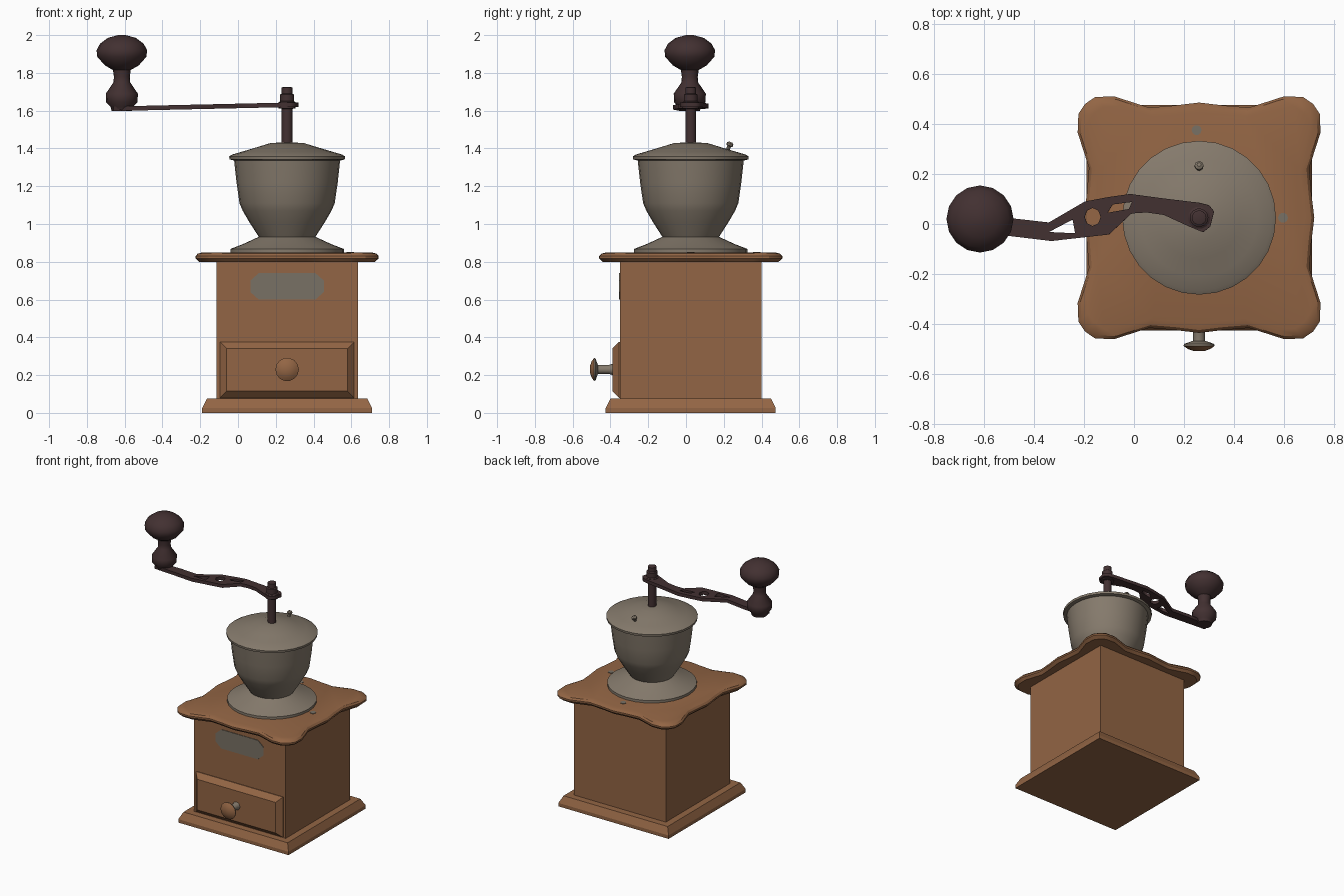
import bpy, bmesh, math
from mathutils import Matrix, Vector

cube = bpy.data.objects.get("Cube")
if cube:
    bpy.data.objects.remove(cube, do_unlink=True)

CX, CY = 0.26, 0.025  # axis of the body and hopper


def material(name, rgb):
    m = bpy.data.materials.new(name)
    m.use_nodes = True
    color = (*rgb, 1)
    m.diffuse_color = color
    m.node_tree.nodes["Principled BSDF"].inputs["Base Color"].default_value = color
    return m


wood = material("warm_wood", (0.29, 0.13, 0.058))
metal = material("grey_metal", (0.235, 0.195, 0.15))
plate = material("plate_grey", (0.19, 0.165, 0.13))
dark = material("dark_iron", (0.055, 0.03, 0.031))


def finish(name, bm, mats, place, smooth=None):
    bmesh.ops.recalc_face_normals(bm, faces=bm.faces)
    mesh = bpy.data.meshes.new(name)
    bm.to_mesh(mesh)
    bm.free()
    for m in mats:
        mesh.materials.append(m)
    obj = bpy.data.objects.new(name, mesh)
    obj.matrix_world = place
    bpy.context.collection.objects.link(obj)
    if smooth:
        bpy.ops.object.select_all(action='DESELECT')
        obj.select_set(True)
        bpy.context.view_layer.objects.active = obj
        bpy.ops.object.shade_smooth_by_angle(angle=math.radians(smooth))
    return obj


def loft(name, outline, levels, mat, place, smooth=None):
    """Stack copies of an outline; each level is (x scale, y scale, height)."""
    bm = bmesh.new()
    rings = [[bm.verts.new((x * sx, y * sy, z)) for x, y in outline]
             for sx, sy, z in levels]
    n = len(outline)
    for a, b in zip(rings, rings[1:]):
        for i in range(n):
            j = (i + 1) % n
            bm.faces.new((a[i], a[j], b[j], b[i]))
    bm.faces.new(rings[0])
    bm.faces.new(rings[-1])
    return finish(name, bm, [mat], place, smooth)


def lathe(name, profile, mat, place, sides=24, smooth=35):
    circle = [(math.cos(i * math.tau / sides), math.sin(i * math.tau / sides))
              for i in range(sides)]
    return loft(name, circle, [(r, r, z) for r, z in profile], mat, place, smooth)


def at(x, y, z, tilt=0):
    return Matrix.Translation((x, y, z)) @ Matrix.Rotation(math.radians(tilt), 4, 'X')


center = at(CX, CY, 0)
square = [(-1, -1), (1, -1), (1, 1), (-1, 1)]

# Wooden box: foot, body and wavy top board
loft("base_board", square, [(.45, .45, 0), (.45, .45, .025), (.44, .44, .045),
                            (.425, .425, .075)], wood, center)
loft("box_body", square, [(.375, .375, .075), (.375, .375, .805)], wood, center)

side = [(-.455, .455), (-.415, .482), (-.34, .485), (-.2, .44), (-.1, .448), (0, .46),
        (.1, .448), (.2, .44), (.34, .485), (.415, .482)]
wavy = []
for k in range(4):
    turn = Matrix.Rotation(-k * math.pi / 2, 2)
    wavy += [tuple(turn @ Vector(p)) for p in side]
loft("top_board", wavy, [(.96, .96, .80), (1, 1, .818), (1, 1, .83),
                         (.975, .975, .843), (.92, .92, .85)], wood, center, 30)

# Drawer with bevelled front and its pull
loft("drawer_front", square, [(.355, .148, -.01), (.355, .148, .005), (.32, .113, .04)],
     wood, at(CX, -.35, .228, 90))
lathe("drawer_knob_stem", [(.03, 0), (.024, .02), (.024, .085)], metal,
      at(CX, -.388, .23, 90), 12)
pull = lathe("drawer_knob", [(.026, 0), (.06, .012), (.062, .02), (.045, .032), (.02, .041)],
             metal, at(CX, -.467, .23, 90), 14)
pull.data.materials.append(wood)
for f in pull.data.polygons:
    if f.normal.z > .4:
        f.material_index = 1

# Front plate and top board studs
label = [(-.195, -.03), (-.15, -.07), (.15, -.07), (.195, -.03),
         (.195, .03), (.15, .07), (-.15, .07), (-.195, .03)]
loft("front_plate", label, [(1, 1, 0), (1, 1, .004)], plate, at(CX, -.35, .67, 90))
for i, (x, y) in enumerate([(.25, .375), (.595, .025)]):
    lathe(f"board_stud_{i + 1}", [(.02, 0), (.02, .004)], plate, at(x, y, .849), 10)

# Hopper, lid and lid stud
lathe("hopper", [(.3, .85), (.3, .868), (.235, .893), (.15, .932), (.2, 1.01),
                 (.235, 1.07), (.252, 1.11), (.268, 1.22), (.282, 1.35)], metal, center, 28, 45)
lathe("hopper_lid", [(.285, 1.337), (.305, 1.342), (.307, 1.358), (.29, 1.368),
                     (.235, 1.384), (.165, 1.405), (.09, 1.428), (.03, 1.432)],
      metal, center, 28, 30)
lathe("lid_stud", [(.01, 0), (.01, .035), (.018, .04), (.018, .052), (.008, .06)],
      metal, at(CX, .215, 1.378, -22), 8)

# Crank shaft with nut
lathe("crank_shaft", [(.029, 1.42), (.029, 1.61), (.045, 1.612), (.045, 1.645),
                      (.037, 1.65), (.037, 1.685), (.029, 1.69), (.029, 1.722),
                      (.02, 1.725)], dark, center, 14)

# Crank arm: flat curved bar with three openings
arm_outline = [(-.66, .025), (-.48, .022), (-.34, .006), (-.196, .09), (-.1, .108),
               (-.016, .12), (.12, .102), (.26, .085), (.3, .075), (.32, .05), (.305, -.01),
               (.276, -.033), (.22, -.01), (.12, .036), (.05, .046), (-.01, .042),
               (-.1, -.042), (-.33, -.068), (-.48, -.05), (-.66, -.03)]
openings = [[(-.34, -.032), (-.245, .018), (-.235, -.037)],
            [(-.165 + .032 * math.cos(a * math.tau / 8), .028 + .036 * math.sin(a * math.tau / 8))
             for a in range(8)],
            [(-.105, .045), (-.085, .078), (-.008, .088), (-.02, .06)]]
curve = bpy.data.curves.new("crank_arm_outline", 'CURVE')
curve.dimensions = '2D'
curve.fill_mode = 'BOTH'
curve.extrude = .012
for points in [arm_outline] + openings:
    spline = curve.splines.new('POLY')
    spline.points.add(len(points) - 1)
    for p, (x, y) in zip(spline.points, points):
        p.co = (x, y, 0, 1)
    spline.use_cyclic_u = True
helper = bpy.data.objects.new("crank_arm_helper", curve)
bpy.context.collection.objects.link(helper)
bpy.context.view_layer.update()
arm_mesh = bpy.data.meshes.new_from_object(
    helper.evaluated_get(bpy.context.evaluated_depsgraph_get()))
bpy.data.objects.remove(helper, do_unlink=True)
bm = bmesh.new()
bm.from_mesh(arm_mesh)
bmesh.ops.remove_doubles(bm, verts=bm.verts, dist=.0001)
for f in bm.faces:
    f.material_index = 0
finish("crank_arm", bm, [dark],
       Matrix.Translation((0, 0, 1.625)) @ Matrix.Rotation(math.radians(-1.3), 4, 'Y'))

# Turned grip
lathe("crank_grip", [(.053, 1.597), (.06, 1.62), (.083, 1.645), (.085, 1.69), (.044, 1.75),
                     (.042, 1.78), (.047, 1.815), (.09, 1.84), (.13, 1.885), (.134, 1.92),
                     (.115, 1.955), (.075, 1.985), (.02, 2.0)], dark,
      at(-.615, .02, 0), 16, 40)
